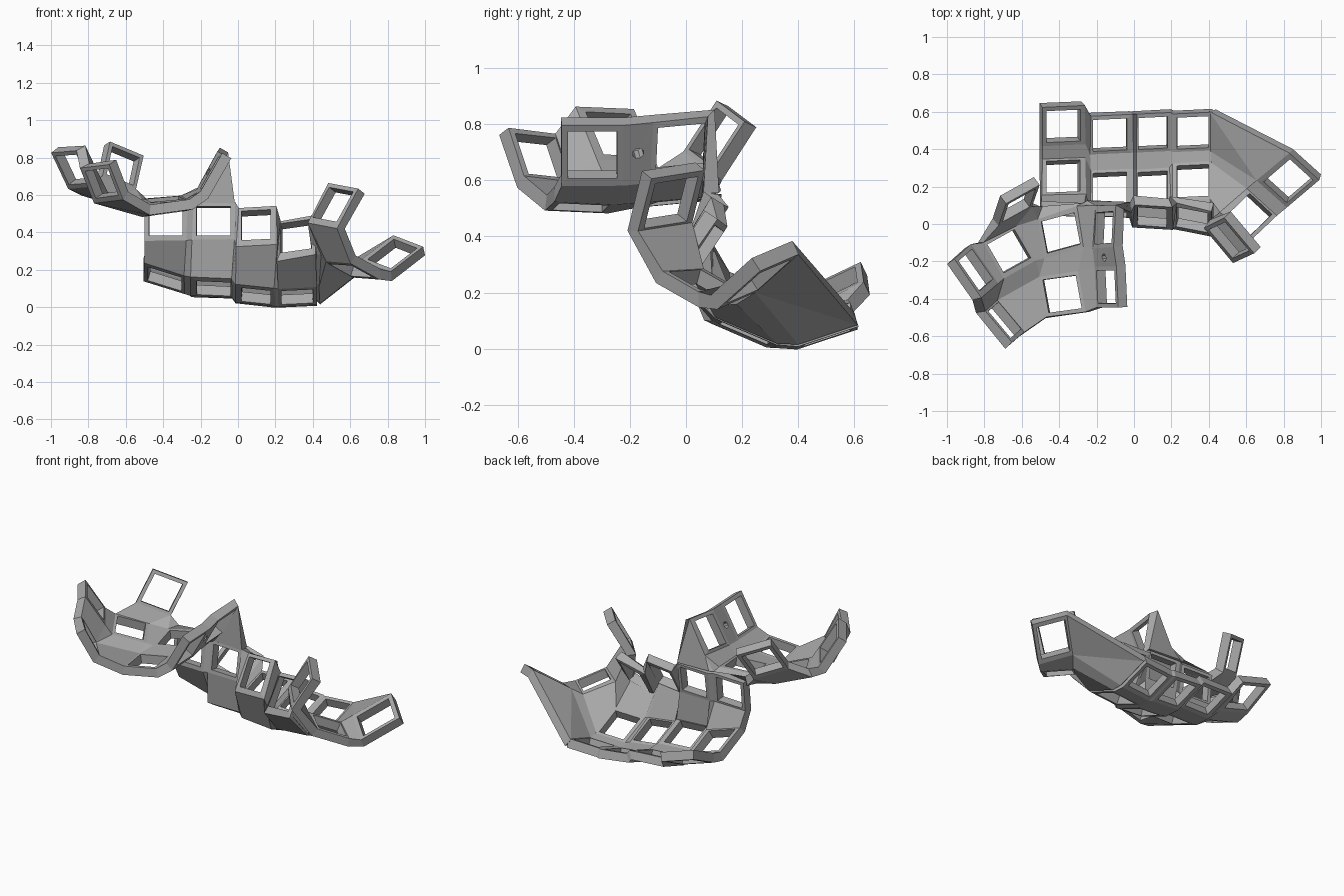
import bpy, bmesh, math
from mathutils import Vector

cube = bpy.data.objects.get("Cube")
if cube:
    bpy.data.objects.remove(cube, do_unlink=True)

THICKNESS = 0.056
HOLE = 0.8

grey = bpy.data.materials.new("plain grey")
grey.use_nodes = True
colour = (0.4, 0.4, 0.4, 1)
grey.diffuse_color = colour
grey.node_tree.nodes["Principled BSDF"].inputs["Base Color"].default_value = colour


def square(a, b, d):
    """Four corners of a parallelogram from three of them."""
    a, b, d = Vector(a), Vector(b), Vector(d)
    return [a, b, b + d - a, d]


def centred(mid, u, v):
    """Four corners of a parallelogram from its middle and two sides."""
    mid, u, v = Vector(mid), Vector(u) / 2, Vector(v) / 2
    return [mid - u - v, mid + u - v, mid + u + v, mid - u + v]


class Sheet:
    """A thin sheet of square frames and webs, thickened at the end."""

    def __init__(self, name):
        self.name = name
        self.bm = bmesh.new()

    def web(self, *points):
        self.bm.faces.new([self.bm.verts.new(p) for p in points])

    def frame(self, corners):
        mid = sum(corners, Vector()) / 4
        inner = [mid.lerp(p, HOLE) for p in corners]
        for i in range(4):
            j = (i + 1) % 4
            self.web(corners[i], corners[j], inner[j], inner[i])

    def pierced(self, corners, radius):
        """A solid panel with a small round hole in the middle."""
        mid = sum(corners, Vector()) / 4
        u = (corners[0] - corners[3]).normalized()
        v = (corners[2] - corners[3]).normalized()
        ring = []
        for i in range(8):
            t = math.radians(22.5 - 45 * i)
            ring.append(mid + radius * (u * math.cos(t) + v * math.sin(t)))
        # start the ring at the point nearest the first corner
        k = min(range(8), key=lambda i: (ring[i] - corners[0]).length)
        ring = ring[k:] + ring[:k]
        if (ring[2] - corners[1]).length > (ring[6] - corners[1]).length:
            ring = [ring[0]] + ring[:0:-1]
        for i in range(4):
            a, b = corners[i], corners[(i + 1) % 4]
            p, q, r = ring[2 * i], ring[2 * i + 1], ring[(2 * i + 2) % 8]
            self.web(a, q, p)
            self.web(a, b, r, q)

    def finish(self):
        bm = self.bm
        bmesh.ops.remove_doubles(bm, verts=bm.verts, dist=0.002)
        bmesh.ops.recalc_face_normals(bm, faces=bm.faces)
        mesh = bpy.data.meshes.new(self.name)
        bm.to_mesh(mesh)
        bm.free()
        mesh.materials.append(grey)
        obj = bpy.data.objects.new(self.name, mesh)
        bpy.context.collection.objects.link(obj)
        solid = obj.modifiers.new("thickness", "SOLIDIFY")
        solid.thickness = THICKNESS
        solid.offset = 0


# Finger well: four columns, each with a rear, middle and upright front frame
well = Sheet("finger_well")
columns = [  # x, width, roll, then (y, z) of rear and middle, then front
    # front: y, z, side y, side z, lean
    (-0.385, 0.225, -0.07, (0.535, 0.2), (0.245, 0.175), (0.08, 0.457, -0.01, 0, 0.02)),
    (-0.13, 0.225, -0.01, (0.485, 0.11), (0.18, 0.125), (0.08, 0.457, -0.01, 0, 0.03)),
    (0.098, 0.195, -0.02, (0.495, 0.07), (0.185, 0.085), (0.06, 0.425, -0.015, 0.01, 0.12)),
    (0.315, 0.21, 0.01, (0.497, 0.065), (0.22, 0.08), (0.045, 0.365, -0.04, 0.03, 0.13)),
]
grid = []
for x, width, roll, rear, middle, (y, z, side_y, side_z, lean) in columns:
    side = (width, 0.01, roll)
    pitch = -0.1 if x == columns[0][0] else -0.07
    grid.append([
        centred((x, *rear), side, (0, -0.21, pitch)),
        centred((x, *middle), side, (0, -0.21, 0.09)),
        centred((x, y, z), (width, side_y, side_z), (0, lean, 0.195)),
    ])

for c, column in enumerate(grid):
    for r, f in enumerate(column):
        well.frame(f)
        if r < 2:
            n = column[r + 1]
            well.web(f[3], f[2], n[1], n[0])
        if c < 3:
            s = grid[c + 1][r]
            well.web(f[1], s[0], s[3], f[2])
            if r < 2:
                well.web(f[2], s[3], grid[c + 1][r + 1][0], column[r + 1][1])
well.finish()

# Thumb arm: three frames curling round from the last column
arm = Sheet("thumb_arm")
tip = square((0.84, 0.39, 0.36), (0.995, 0.25, 0.3), (0.665, 0.24, 0.225))
bend = square((0.61, 0.185, 0.185), (0.76, 0.045, 0.175), (0.465, 0.045, 0.265))
upright = square((0.39, 0, 0.45), (0.55, -0.19, 0.42), (0.5, 0.05, 0.65))
for f in (tip, bend, upright):
    arm.frame(f)
rear, middle, front = grid[3]
arm.web(tip[3], tip[2], bend[1], bend[0])
arm.web(bend[3], bend[2], upright[1], upright[0])
arm.web(rear[1], tip[0], tip[3])
arm.web(rear[1], tip[3], rear[2])
arm.web(rear[2], tip[3], bend[0], middle[1])
arm.web(middle[1], bend[0], bend[3], middle[2])
arm.web(middle[2], bend[3], upright[0], front[1])
arm.finish()

# Side bowl: floor frames, outer frames and an upright wall
bowl = Sheet("side_bowl")
wall_rear = square((-0.19, 0.08, 0.63), (-0.2, -0.13, 0.61), (-0.075, 0.09, 0.84))
wall_front = square((-0.19, -0.225, 0.6), (-0.18, -0.445, 0.6), (-0.07, -0.225, 0.81))
floor_rear = square((-0.52, 0.03, 0.55), (-0.3, 0.09, 0.57), (-0.48, -0.18, 0.53))
floor_front = square((-0.51, -0.28, 0.51), (-0.29, -0.25, 0.54), (-0.47, -0.5, 0.52))
floor_outer = square((-0.82, -0.1, 0.62), (-0.64, 0, 0.57), (-0.71, -0.29, 0.59))
outer_rear = square((-0.98, -0.2, 0.84), (-0.84, -0.4, 0.85), (-0.89, -0.12, 0.65))
outer_front = square((-0.82, -0.47, 0.755), (-0.67, -0.65, 0.775), (-0.75, -0.41, 0.575))
corner = square((-0.7, 0.13, 0.875), (-0.52, 0.23, 0.8), (-0.74, 0.01, 0.69))
for f in (wall_rear, wall_front, floor_rear, floor_front,
          floor_outer, outer_rear, outer_front, corner):
    bowl.frame(f)

# Webs inside the bowl
bowl.pierced([wall_rear[1], wall_rear[2], wall_front[3], wall_front[0]], 0.021)
bowl.web(floor_rear[1], floor_rear[2], wall_rear[1], wall_rear[0])
bowl.web(floor_front[1], floor_front[2], wall_front[1], wall_front[0])
bowl.web(floor_rear[2], floor_front[1], wall_front[0], wall_rear[1])
bowl.web(floor_rear[3], floor_rear[2], floor_front[1], floor_front[0])
bowl.web(floor_outer[1], floor_outer[2], floor_rear[3], floor_rear[0])
bowl.web(outer_rear[3], outer_rear[2], floor_outer[3], floor_outer[0])
bowl.web(outer_rear[1], outer_rear[2], outer_front[3], outer_front[0])
bowl.web(outer_front[3], outer_front[2], floor_front[3], floor_front[0])
bowl.web(floor_outer[2], floor_rear[3], floor_front[0])
bowl.web(floor_outer[3], floor_outer[2], floor_front[0], outer_front[3])
bowl.web(outer_rear[2], floor_outer[3], outer_front[3])
bowl.web(corner[3], corner[2], floor_outer[1], floor_outer[0])
bowl.web(corner[2], floor_outer[1], floor_rear[0])

# Webs joining the bowl to the top of the finger well
first, second = grid[0][2], grid[1][2]
bowl.web(floor_rear[0], floor_rear[1], first[2], first[3])
bowl.web(corner[2], floor_rear[0], first[3])
bowl.web(floor_rear[1], wall_rear[0], first[2])
bowl.web(wall_rear[0], second[3], first[2])
bowl.web(wall_rear[0], wall_rear[3], second[2], second[3])
bowl.finish()
